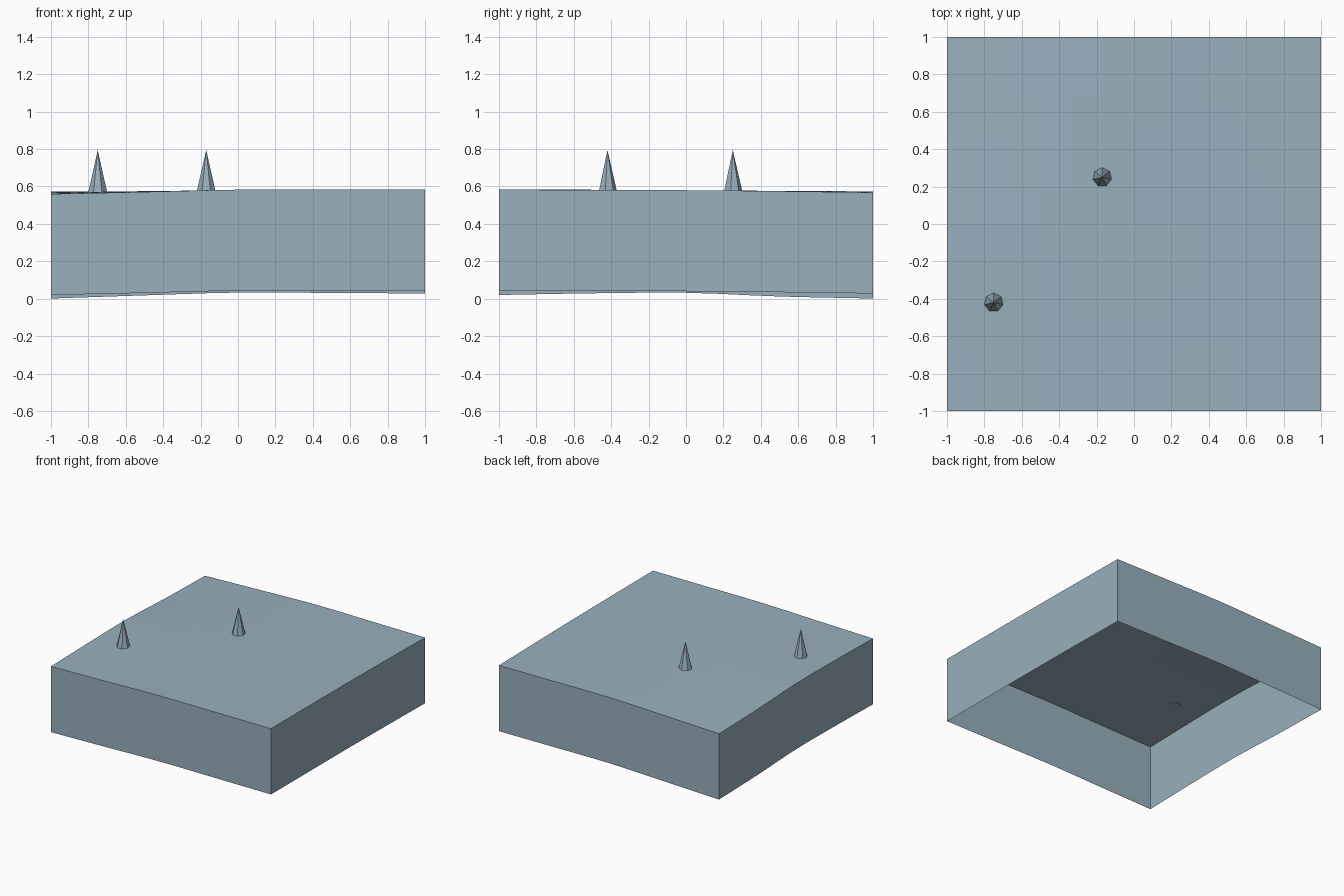
import bpy
import bmesh
from mathutils import Vector

if "Cube" in bpy.data.objects:
    bpy.data.objects.remove(bpy.data.objects["Cube"], do_unlink=True)

DEPTH = 0.54
CELLS = 12

# Material
slate = bpy.data.materials.new("slate blue")
slate.use_nodes = True
colour = (0.319, 0.434, 0.507, 1.0)
slate.diffuse_color = colour
slate.node_tree.nodes["Principled BSDF"].inputs["Base Color"].default_value = colour

# Gentle ground relief: rows run front to back, columns run along x
RELIEF = [
    (0.020, 0.031, 0.043, 0.043, 0.043),
    (0.029, 0.034, 0.042, 0.042, 0.042),
    (0.032, 0.034, 0.038, 0.039, 0.040),
    (0.012, 0.025, 0.036, 0.036, 0.035),
    (0.001, 0.018, 0.033, 0.031, 0.028),
]


def smooth_sample(values, t):
    """Catmull-Rom interpolation over evenly spaced values, t from 0 to 1."""
    last = len(values) - 1
    s = t * last
    i = min(int(s), last - 1)
    f = s - i
    b, c = values[i], values[i + 1]
    a = values[i - 1] if i > 0 else 2 * b - c
    d = values[i + 2] if i + 2 <= last else 2 * c - b
    return b + 0.5 * f * (c - a + f * (2*a - 5*b + 4*c - d + f * (3*(b - c) + d - a)))


def relief(x, y):
    u, v = (x + 1) / 2, (y + 1) / 2
    return smooth_sample([smooth_sample(row, u) for row in RELIEF], v)


def add_object(name, bm):
    mesh = bpy.data.meshes.new(name)
    bm.to_mesh(mesh)
    bm.free()
    mesh.materials.append(slate)
    obj = bpy.data.objects.new(name, mesh)
    bpy.context.collection.objects.link(obj)
    return obj


# Ground block: relief sheet with a skirt, open underneath
bm = bmesh.new()
bmesh.ops.create_grid(bm, x_segments=CELLS, y_segments=CELLS, size=1)
for v in bm.verts:
    v.co.z = DEPTH + relief(v.co.x, v.co.y)
rim = [e for e in bm.edges if e.is_boundary]
skirt = bmesh.ops.extrude_edge_only(bm, edges=rim)["geom"]
for v in skirt:
    if isinstance(v, bmesh.types.BMVert):
        v.co.z -= DEPTH
bmesh.ops.recalc_face_normals(bm, faces=bm.faces)
top = max(bm.faces, key=lambda f: abs(f.normal.z))
if top.normal.z < 0:
    bmesh.ops.reverse_faces(bm, faces=bm.faces)
add_object("ground_block", bm)


# Seven-sided spikes standing on the ground
def add_spike(name, x, y, tip=0.795, radius=0.052):
    base = DEPTH + relief(x, y) - 0.004
    bm = bmesh.new()
    bmesh.ops.create_cone(bm, cap_ends=True, segments=7, radius1=radius,
                          radius2=0, depth=tip - base)
    bmesh.ops.translate(bm, verts=bm.verts, vec=Vector((x, y, (tip + base) / 2)))
    add_object(name, bm)


add_spike("left_spike", -0.17, 0.25)
add_spike("right_spike", -0.75, -0.42)
